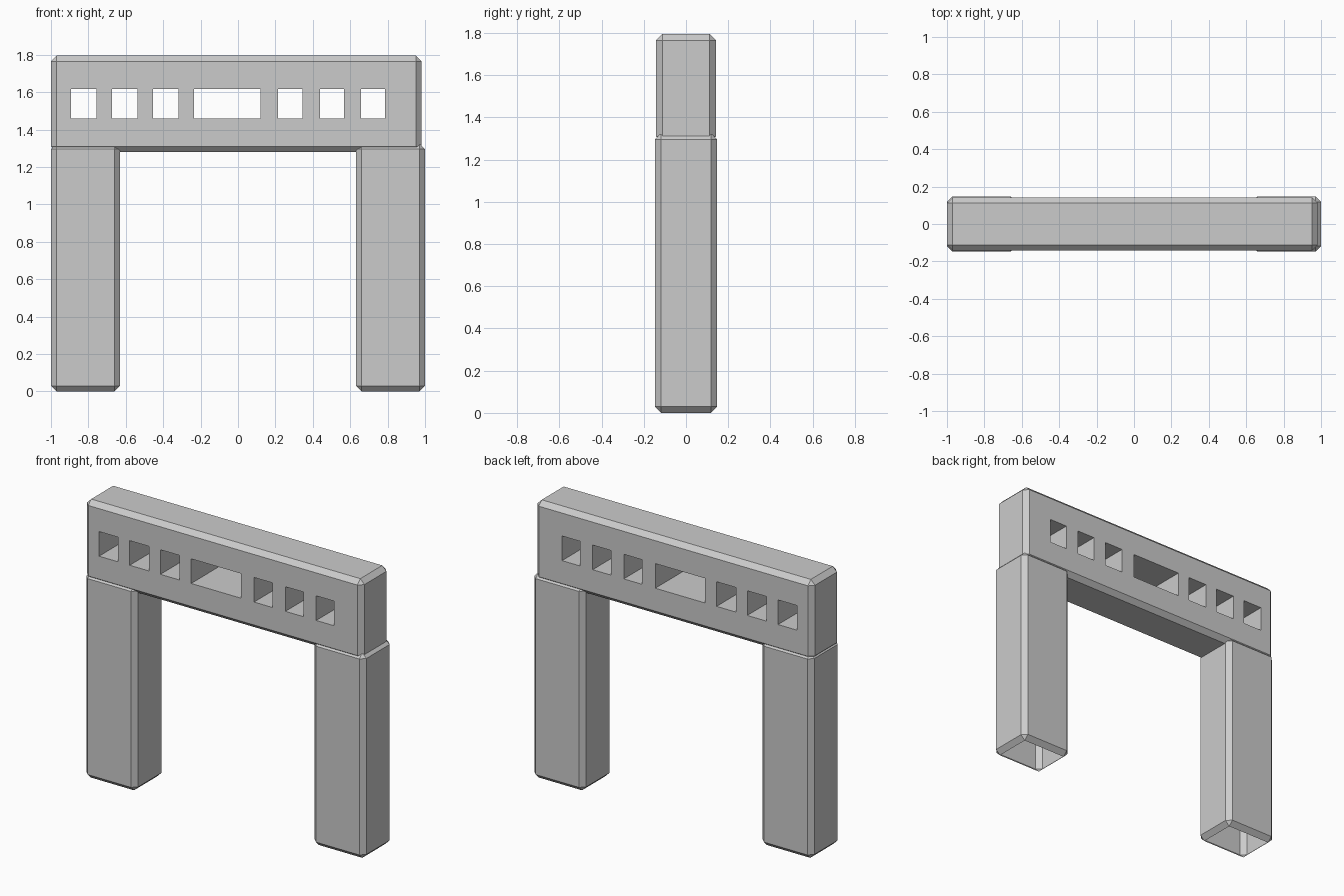
import bpy, bmesh

if "Cube" in bpy.data.objects:
    bpy.data.objects.remove(bpy.data.objects["Cube"])


def add_box(bm, lo, hi):
    verts = bmesh.ops.create_cube(bm, size=1)["verts"]
    for v in verts:
        for i in range(3):
            v.co[i] = lo[i] if v.co[i] < 0 else hi[i]


def make_object(name, bm):
    mesh = bpy.data.meshes.new(name)
    bm.to_mesh(mesh)
    bm.free()
    obj = bpy.data.objects.new(name, mesh)
    bpy.context.collection.objects.link(obj)
    return obj


def chamfered_box(name, lo, hi, chamfer=0.03, open_bottom=False):
    bm = bmesh.new()
    add_box(bm, lo, hi)
    bmesh.ops.bevel(bm, geom=bm.edges[:], offset=chamfer, segments=1,
                    affect='EDGES', clamp_overlap=True)
    if open_bottom:
        bottom = [f for f in bm.faces if f.normal.z < -0.99]
        bmesh.ops.delete(bm, geom=bottom, context='FACES')
    return make_object(name, bm)


# Hollow legs, open underneath, whose chamfered tops sink into the beam
for name, x0, x1 in (("left_leg", -1.0, -0.63), ("right_leg", 0.63, 1.0)):
    chamfered_box(name, (x0, -0.148, 0), (x1, 0.148, 1.325), open_bottom=True)

# Cross beam
beam = chamfered_box("beam", (-1.0, -0.142, 1.28), (0.982, 0.142, 1.795))

# Row of openings: three small, one wide, three small
openings = [(-0.893, -0.757), (-0.674, -0.537), (-0.455, -0.318), (-0.235, 0.12),
            (0.214, 0.345), (0.438, 0.567), (0.658, 0.786)]
bm = bmesh.new()
for x0, x1 in openings:
    add_box(bm, (x0, -0.3, 1.458), (x1, 0.3, 1.617))
cutter = make_object("opening_cutter", bm)
cutter.hide_render = True
cutter.display_type = 'WIRE'

cut = beam.modifiers.new("openings", 'BOOLEAN')
cut.operation = 'DIFFERENCE'
cut.solver = 'EXACT'
cut.object = cutter
